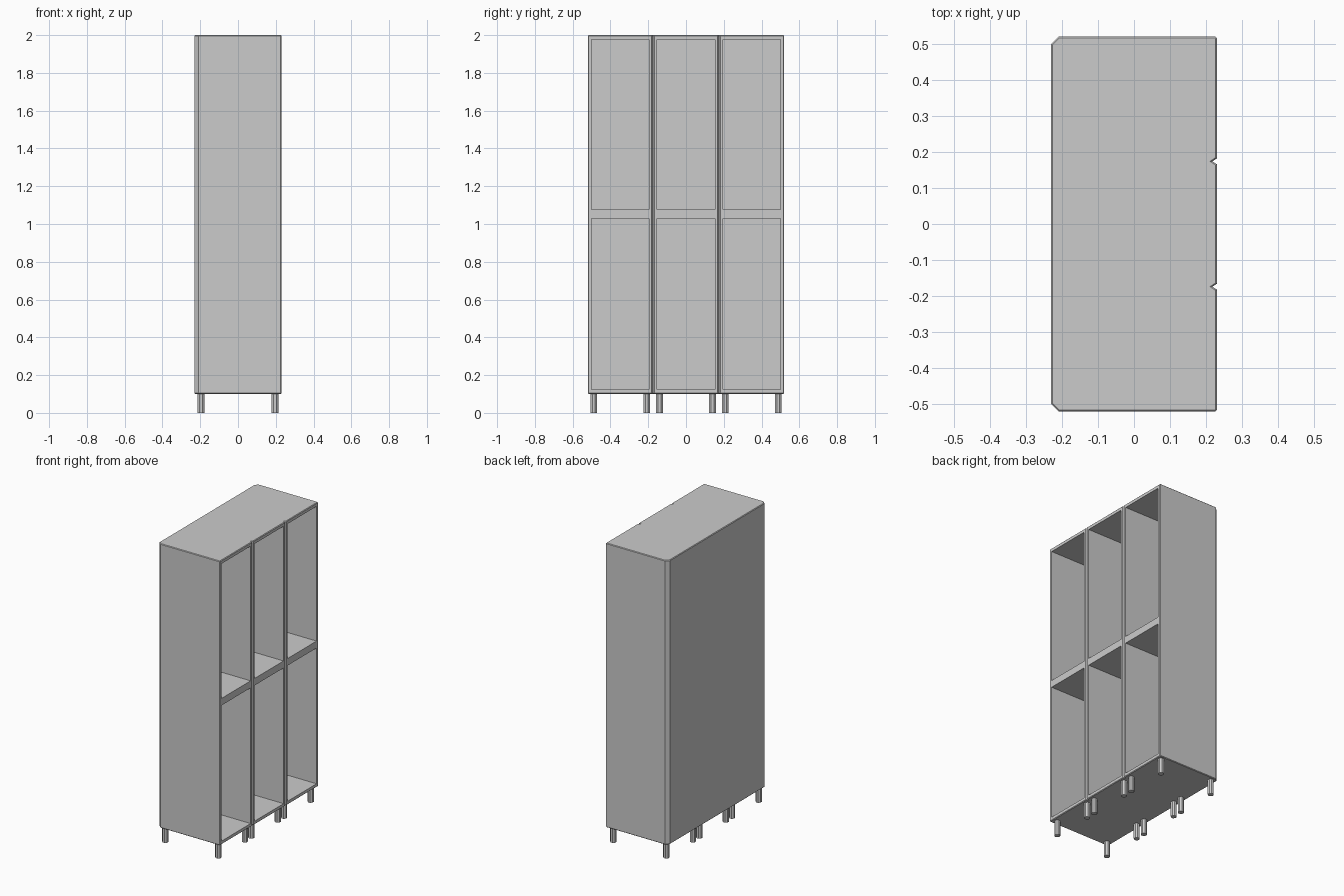
import bpy, bmesh, math
from mathutils import Matrix

if "Cube" in bpy.data.objects:
    bpy.data.objects.remove(bpy.data.objects["Cube"])

X, Y = 0.23, 0.52          # half depth and half width
Z0, Z1 = 0.1, 2.0          # body bottom and top
BAYS = (-0.348, 0.0, 0.348)


def to_object(name, bm):
    bmesh.ops.recalc_face_normals(bm, faces=bm.faces[:])
    mesh = bpy.data.meshes.new(name)
    bm.to_mesh(mesh)
    bm.free()
    ob = bpy.data.objects.new(name, mesh)
    bpy.context.collection.objects.link(ob)
    return ob


# Body: plan profile with cut back corners and V grooves on the open side
c, e, g, d = 0.02, 0.004, 0.008, 0.012
half = [(X - d, 0.174), (X, 0.174 + g), (X, Y - e), (X - e, Y), (-X + c, Y), (-X, Y - c)]
half = [(X, 0.174 - g)] + half
profile = half + [(x, -y) for x, y in reversed(half)]
bm = bmesh.new()
base = bm.faces.new([bm.verts.new((x, y, Z0)) for x, y in profile])
ext = bmesh.ops.extrude_face_region(bm, geom=[base], use_keep_orig=True)
for v in ext["geom"]:
    if isinstance(v, bmesh.types.BMVert):
        v.co.z = Z1
bmesh.ops.recalc_face_normals(bm, faces=bm.faces[:])
# Fine chamfer round the top and bottom rims
rims = [ed for ed in bm.edges if abs(ed.verts[0].co.z - ed.verts[1].co.z) < 1e-5]
bmesh.ops.bevel(bm, geom=rims, offset=0.004, segments=1, affect='EDGES')
body = to_object("locker_body", bm)

# Six compartments, open at the +x side
bm = bmesh.new()
for y in BAYS:
    for lo, hi in ((0.123, 1.03), (1.077, 1.977)):
        x0, x1 = -X + 0.02, X + 0.1
        bmesh.ops.create_cube(bm, size=1, matrix=Matrix.Translation(((x0 + x1) / 2, y, (lo + hi) / 2))
                              @ Matrix.Diagonal((x1 - x0, 0.306, hi - lo, 1)))
cutter = to_object("compartment_cutter", bm)
cutter.hide_render = True
mod = body.modifiers.new("compartments", 'BOOLEAN')
mod.operation = 'DIFFERENCE'
mod.solver = 'EXACT'
mod.object = cutter
bpy.context.view_layer.objects.active = body
body.select_set(True)
bpy.ops.object.modifier_apply(modifier=mod.name)
bpy.data.objects.remove(cutter)

# Octagonal legs, four under each bay
R = 0.0175 / math.cos(math.pi / 8)
for i, y in enumerate(BAYS):
    for sx in (-1, 1):
        for sy in (-1, 1):
            bm = bmesh.new()
            place = Matrix.Translation((sx * 0.196, y + sy * 0.14, Z0 / 2))
            bmesh.ops.create_cone(bm, cap_ends=True, segments=8, radius1=R, radius2=R, depth=Z0,
                                  matrix=place @ Matrix.Rotation(math.pi / 8, 4, 'Z'))
            to_object(f"leg_bay{i + 1}_{'front' if sx > 0 else 'back'}_{'left' if sy < 0 else 'right'}", bm)
